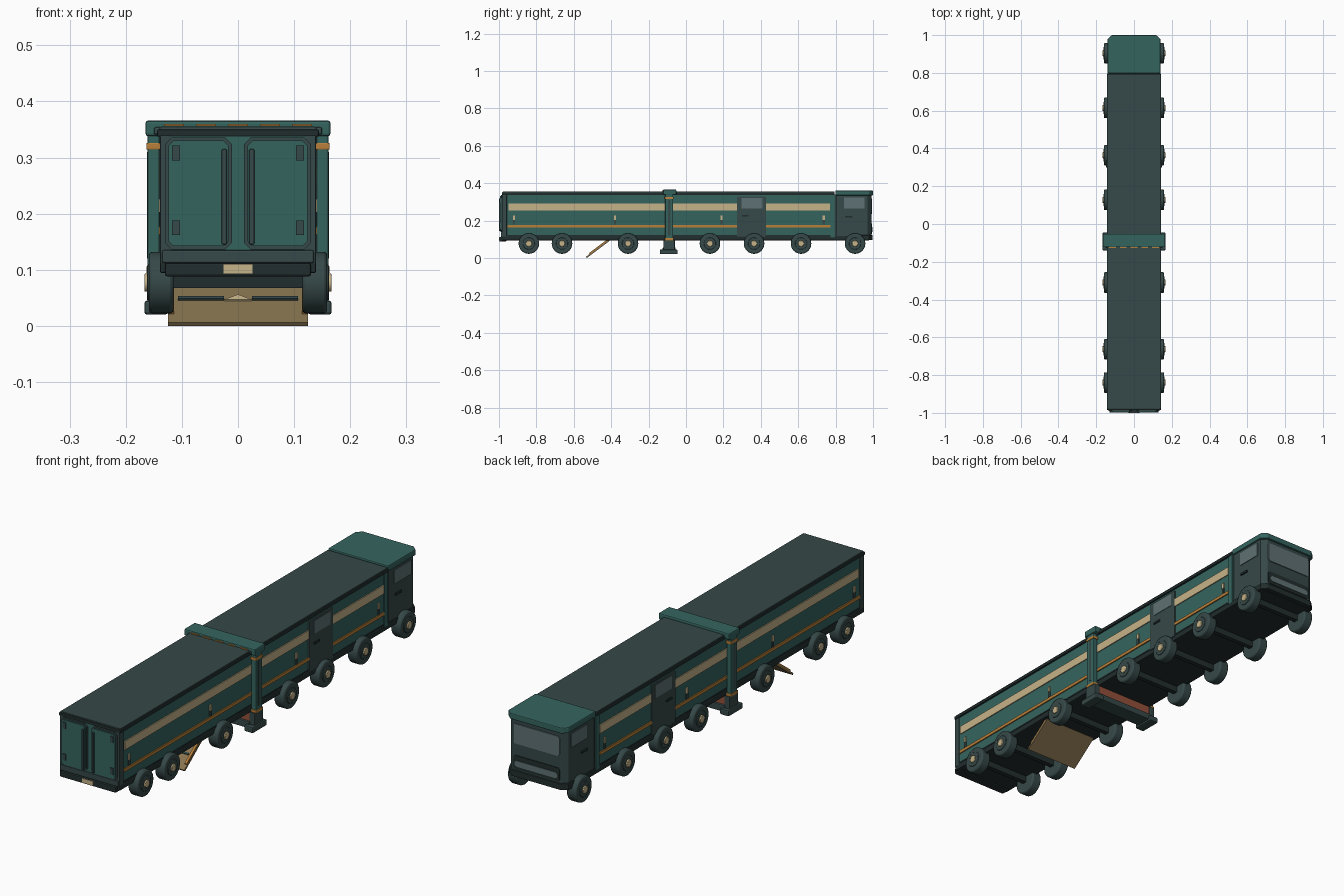
import bpy, bmesh, math
from mathutils import Matrix, Vector

cube = bpy.data.objects.get("Cube")
if cube:
    bpy.data.objects.remove(cube, do_unlink=True)


def material(name, hex_code):
    rgb = [int(hex_code[i:i + 2], 16) / 255 for i in (0, 2, 4)]
    lin = [c / 12.92 if c < 0.04 else ((c + 0.055) / 1.055) ** 2.4 for c in rgb]
    m = bpy.data.materials.new(name)
    m.use_nodes = True
    m.diffuse_color = (*lin, 1)
    m.node_tree.nodes["Principled BSDF"].inputs["Base Color"].default_value = (*lin, 1)
    return m


TEAL = material("teal paint", "35645f")
SLATE = material("slate grey", "364848")
BLACK = material("charcoal", "222d2d")
BEIGE = material("beige", "c6b389")
ORANGE = material("amber", "b9803a")
GLASS = material("grey glass", "5f7173")
TAN = material("ramp tan", "87734f")
RUST = material("rust red", "92503a")


def finish(name, bm, mat, bevel=0, smooth=False, matrix=None):
    if matrix:
        bm.transform(matrix)
    bmesh.ops.recalc_face_normals(bm, faces=bm.faces)
    mesh = bpy.data.meshes.new(name)
    bm.to_mesh(mesh)
    bm.free()
    mesh.materials.append(mat)
    ob = bpy.data.objects.new(name, mesh)
    bpy.context.collection.objects.link(ob)
    if bevel:
        mod = ob.modifiers.new("Bevel", "BEVEL")
        mod.width, mod.segments, mod.limit_method = bevel, 2, "ANGLE"
    if smooth:
        bpy.ops.object.select_all(action="DESELECT")
        ob.select_set(True)
        bpy.context.view_layer.objects.active = ob
        bpy.ops.object.shade_smooth_by_angle(angle=math.radians(35))
    return ob


def box(name, mat, x, y, z, bevel=0, matrix=None):
    """Box from (min, max) pairs."""
    bm = bmesh.new()
    bmesh.ops.create_cube(bm, size=1)
    for v in bm.verts:
        v.co = Vector([(a + b) / 2 + c * (b - a) for (a, b), c in zip((x, y, z), v.co)])
    return finish(name, bm, mat, bevel, matrix=matrix)


def pair(name, mat, x, y, z, bevel=0, matrix=None):
    """The same box on both sides of the model."""
    for side, s in (("left", 1), ("right", -1)):
        box(f"{name}_{side}", mat, sorted((s * x[0], s * x[1])), y, z, bevel, matrix)


def prism(name, mat, points, depth, bevel=0, matrix=None):
    """Extrude 3D outline points along a vector."""
    bm = bmesh.new()
    face = bm.faces.new([bm.verts.new(p) for p in points])
    new = bmesh.ops.extrude_face_region(bm, geom=[face])["geom"]
    bmesh.ops.translate(bm, vec=depth, verts=[g for g in new if isinstance(g, bmesh.types.BMVert)])
    return finish(name, bm, mat, bevel, matrix=matrix)


def cut_rect(a0, a1, b0, b1, c):
    """Rectangle with chamfered corners."""
    return [(a0 + c, b0), (a1 - c, b0), (a1, b0 + c), (a1, b1 - c),
            (a1 - c, b1), (a0 + c, b1), (a0, b1 - c), (a0, b0 + c)]


def disc(name, mat, x0, x1, y, z, r, bevel=0):
    bm = bmesh.new()
    bmesh.ops.create_cone(bm, cap_ends=True, segments=32, radius1=r, radius2=r, depth=x1 - x0)
    place = Matrix.Translation(((x0 + x1) / 2, y, z)) @ Matrix.Rotation(math.pi / 2, 4, "Y")
    return finish(name, bm, mat, bevel, smooth=True, matrix=place)


# Cargo body, floor and roof
box("cargo_body", TEAL, (-.136, .136), (-.982, .79), (.11, .345))
box("chassis_floor", BLACK, (-.139, .139), (-.985, .98), (.094, .118), .003)
box("roof_rim", BLACK, (-.144, .144), (-.985, .795), (.337, .35), .003)
box("roof_panel", SLATE, (-.14, .14), (-.98, .795), (.345, .355), .003)
pair("rear_side_post", SLATE, (.12, .139), (-.985, -.958), (.11, .34), .002)
pair("front_side_post", TEAL, (.12, .14), (.772, .797), (.11, .34), .002)

# Side stripes and marker lamps
pair("beige_stripe", BEIGE, (.135, .14), (-.95, .77), (.254, .29))
pair("amber_stripe", ORANGE, (.135, .141), (-.955, .772), (.163, .176))
pair("lower_side_rail", BLACK, (.135, .139), (-.955, .772), (.118, .124))
for i, y in enumerate((-.92, -.38, .19, .737)):
    pair(f"marker_lamp_{i}", BEIGE, (.135, .141), (y - .006, y + .006), (.203, .226))
    pair(f"marker_base_{i}", SLATE, (.135, .14), (y - .006, y + .006), (.178, .203))

# Side entry doors
pair("entry_door", SLATE, (.13, .142), (.272, .428), (.112, .328), .002)
pair("entry_window", GLASS, (.14, .144), (.298, .408), (.265, .32))
pair("entry_handle", BLACK, (.14, .147), (.3, .335), (.222, .23))

# Rear doors with locking bars and hinges
for side, s in (("left", 1), ("right", -1)):
    for part, mat, inset, y0 in (("frame", SLATE, 0, -.99), ("panel", TEAL, .006, -.994)):
        rect = cut_rect(.011 + inset, .13 - inset, .136 + inset, .336 - inset, .012 - inset / 2)
        prism(f"rear_door_{part}_{side}", mat, [(s * a, y0, b) for a, b in rect], (0, .012, 0))
pair("lock_bar", SLATE, (.02, .029), (-1, -.99), (.145, .315), .002)
for i, z in enumerate((.175, .308)):
    pair(f"rear_hinge_{i}", SLATE, (.103, .118), (-.998, -.99), (z - .013, z + .013))
box("rear_sill", SLATE, (-.135, .135), (-.99, -.97), (.112, .135), .003)
box("rear_bumper", BLACK, (-.13, .13), (-.998, -.96), (.088, .112), .004)
box("rear_plate", BEIGE, (-.026, .026), (-1, -.99), (.093, .11))

# Cab with chamfered nose
def nose(half, y0, y1, z):
    return [(-half, y0, z), (half, y0, z), (half, y1 - .02, z), (half - .022, y1, z),
            (.022 - half, y1, z), (-half, y1 - .02, z)]


prism("cab_shell", SLATE, nose(.134, .79, .991, .1), (0, 0, .24), .002)
prism("cab_roof", TEAL, nose(.14, .798, 1, .335), (0, 0, .025), .004)
prism("cab_bumper", BLACK, nose(.138, .93, .998, .096), (0, 0, .026), .003)
pair("cab_window", GLASS, (.13, .137), (.845, .955), (.265, .323))
pair("cab_handle", BLACK, (.13, .14), (.85, .89), (.215, .224))
pair("cab_corner_post", BLACK, (.13, .136), (.8, .807), (.118, .335))
for name, mat, half, z0, z1, y in (("windshield", GLASS, .108, .235, .318, .995),
                                   ("grille", BLACK, .108, .128, .185, .994),
                                   ("light_strip", GLASS, .1, .14, .165, .997)):
    rect = cut_rect(-half, half, z0, z1, .008)
    prism(name, mat, [(a, y, b) for a, b in rect], (0, -.008, 0))

# Wheels
for i, y in enumerate((-.84, -.663, -.31, .128, .364, .615, .904)):
    for side, s in (("left", 1), ("right", -1)):
        def span(a, b):
            return sorted((s * a, s * b))
        disc(f"tyre_{i}_{side}", SLATE, *span(.115, .159), y, .077, .055, .006)
        disc(f"rim_{i}_{side}", SLATE, *span(.15, .162), y, .077, .032, .002)
        disc(f"hub_{i}_{side}", BEIGE, *span(.15, .167), y, .077, .016, .002)
    box(f"axle_{i}", BLACK, (-.12, .12), (y - .01, y + .01), (.067, .097))

# Gantry frame around the body
Y = -.09
box("gantry_top_beam", TEAL, (-.165, .165), (Y - .033, Y + .038), (.338, .366), .005)
box("gantry_front_bar", SLATE, (-.15, .15), (Y - .036, Y - .02), (.341, .354), .003)
for i in range(5):
    x = (i - 2) * .057
    box(f"beam_dash_{i}", ORANGE, (x - .018, x + .018), (Y - .037, Y - .025), (.356, .36))
pair("gantry_leg", TEAL, (.14, .161), (Y - .021, Y + .021), (.09, .345), .003)
pair("gantry_leg_groove", SLATE, (.15, .1625), (Y - .006, Y + .006), (.12, .31))
pair("gantry_lower_leg", SLATE, (.135, .16), (Y - .03, Y + .03), (.04, .095), .003)
for i, z in enumerate((.32, .1)):
    pair(f"leg_collar_{i}", ORANGE, (.138, .1635), (Y - .024, Y + .024), (z - .006, z + .006), .002)
pair("gantry_foot", SLATE, (.125, .167), (Y - .05, Y + .045), (.02, .045), .005)
box("gantry_lower_beam", SLATE, (-.14, .14), (Y - .035, Y + .035), (.028, .056), .004)
box("gantry_lower_core", RUST, (-.135, .135), (Y - .026, Y + .026), (.05, .094))

# Lowered loading ramp
RAMP = Matrix.Translation((0, -.41, .095)) @ Matrix.Rotation(math.atan2(3, 4), 4, "X")
box("ramp_deck", TAN, (-.125, .125), (-.153, 0), (-.004, .004), matrix=RAMP)
pair("ramp_rail", ORANGE, (.114, .124), (-.128, -.006), (.003, .01), matrix=RAMP)
pair("ramp_tread", SLATE, (.025, .107), (-.088, -.08), (.003, .008), matrix=RAMP)
prism("ramp_arrow", BEIGE, [(-.025, -.09, .003), (.025, -.09, .003), (0, -.074, .003)],
      (0, 0, .004), matrix=RAMP)
